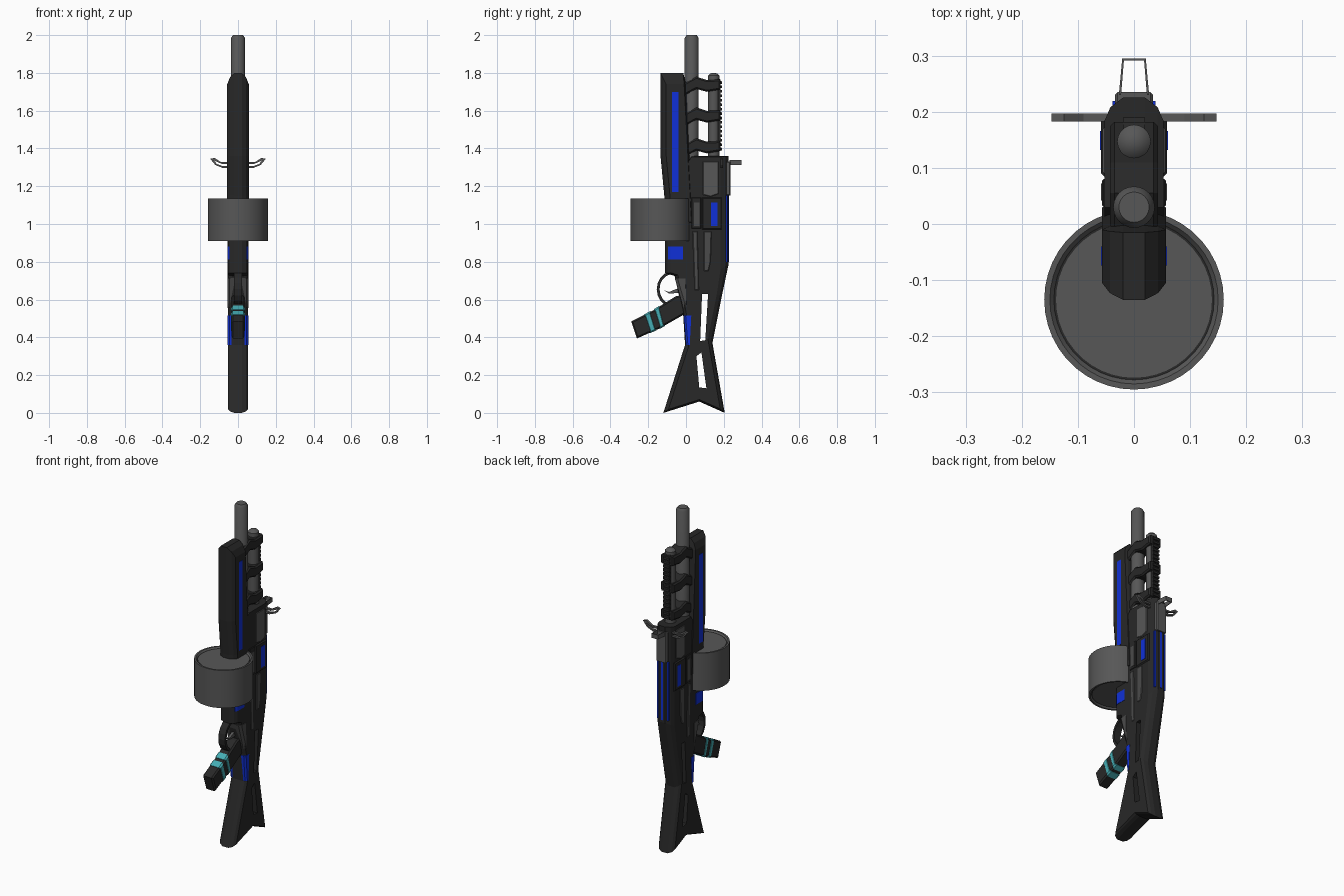
import bpy, bmesh, math
from mathutils import Vector

if "Cube" in bpy.data.objects:
    bpy.data.objects.remove(bpy.data.objects["Cube"])


def material(name, r, g, b):
    m = bpy.data.materials.new(name)
    m.diffuse_color = (r, g, b, 1)
    m.use_nodes = True
    m.node_tree.nodes["Principled BSDF"].inputs["Base Color"].default_value = m.diffuse_color
    return m


DARK = material("matte_black", .021, .021, .021)
GREY = material("gunmetal_grey", .095, .095, .095)
PANEL = material("panel_grey", .07, .07, .07)
BLUE = material("bright_blue", .005, .03, .68)
CYAN = material("grip_cyan", .06, .42, .46)


def finish(name, bm, mat, smooth=False):
    bmesh.ops.recalc_face_normals(bm, faces=bm.faces)
    me = bpy.data.meshes.new(name)
    bm.to_mesh(me)
    bm.free()
    me.materials.append(mat)
    ob = bpy.data.objects.new(name, me)
    bpy.context.collection.objects.link(ob)
    if smooth:
        bpy.ops.object.select_all(action='DESELECT')
        ob.select_set(True)
        bpy.context.view_layer.objects.active = ob
        bpy.ops.object.shade_smooth_by_angle(angle=math.radians(35))
    return ob


def offset_outline(pts, d):
    """Move every edge i of the outline inwards by d[i], with mitred corners."""
    n = len(pts)
    area = sum(pts[i][0] * pts[(i + 1) % n][1] - pts[(i + 1) % n][0] * pts[i][1] for i in range(n))
    s = 1 if area > 0 else -1
    normals = []
    for i in range(n):
        e = (Vector(pts[(i + 1) % n]) - Vector(pts[i])).normalized()
        normals.append(Vector((-e.y, e.x)) * s)
    out = []
    for i in range(n):
        a, b, p = normals[i - 1], normals[i], Vector(pts[i])
        det = a.x * b.y - a.y * b.x
        if abs(det) < .05:
            out.append(p + b * d[i])
        else:
            out.append(p + Vector((d[i - 1] * b.y - d[i] * a.y, a.x * d[i] - b.x * d[i - 1])) / det)
    return out


def prism(name, pts, mat, w, inset=0, steps=None, center=0, axis='x'):
    """Outline extruded to +-w; steps are (half width, inset fraction) for rounded edges."""
    d = inset if isinstance(inset, list) else [inset] * len(pts)
    if steps is None:
        steps = [(w, 1), (w - max(d), 0)] if max(d) > 0 else [(w, 0)]
    levels = [(x, f) for x, f in steps] + [(-x, f) for x, f in reversed(steps)]
    bm = bmesh.new()
    rings = []
    for x, f in levels:
        ring = []
        for u, v in offset_outline(pts, [k * f for k in d]):
            c = x + center
            co = {'x': (c, u, v), 'y': (u, c, v), 'z': (u, v, c)}[axis]
            ring.append(bm.verts.new(co))
        rings.append(ring)
    n = len(pts)
    for a, b in zip(rings, rings[1:]):
        for i in range(n):
            bm.faces.new((a[i], a[(i + 1) % n], b[(i + 1) % n], b[i]))
    bm.faces.new(rings[0])
    bm.faces.new(rings[-1][::-1])
    return finish(name, bm, mat)


def rect(y0, y1, z0, z1):
    return [(y0, z0), (y1, z0), (y1, z1), (y0, z1)]


def lathe(name, profile, mat, y, seg):
    """Closed turned part around a vertical axis at x = 0."""
    bm = bmesh.new()
    rings = [[bm.verts.new((r * math.cos(math.tau * i / seg), y + r * math.sin(math.tau * i / seg), z))
              for i in range(seg)] for r, z in profile]
    for a, b in zip(rings, rings[1:]):
        for i in range(seg):
            bm.faces.new((a[i], a[(i + 1) % seg], b[(i + 1) % seg], b[i]))
    bm.faces.new(rings[0])
    bm.faces.new(rings[-1])
    return finish(name, bm, mat, True)


# Receiver and stock: one rounded body with two openings
body_pts = [(-.11, 1.15), (.03, 1.36), (.225, 1.36), (.225, .785), (.19, .62), (.14, .37), (.205, 0),
            (.07, .06), (-.12, 0), (-.005, .36), (-.015, .52), (-.06, .725), (-.11, .74)]
body_inset = [.002, .005, .042, .036, .028, .02, .01, .01, .02, .018, .018, .01, .028]
body = prism("receiver_and_stock", body_pts, DARK, .053, body_inset,
             [(.053, 1), (.042, .4), (.02, 0)])
openings = [[(.085, .63), (.117, .63), (.102, .385), (.075, .38)],
            [(.055, .30), (.082, .32), (.108, .13), (.07, .135)]]
for pts in openings:
    cutter = prism("opening_cutter", pts, DARK, .1)
    cutter.hide_render = True
    mod = body.modifiers.new("opening", 'BOOLEAN')
    mod.operation, mod.object, mod.solver = 'DIFFERENCE', cutter, 'EXACT'
    bpy.context.view_layer.objects.active = body
    bpy.ops.object.modifier_apply(modifier=mod.name)
    bpy.data.objects.remove(cutter)

# Handguard with blue side stripes
prism("handguard", [(-.135, 1.8), (-.015, 1.8), (0, 1.74), (.02, 1.36), (.04, 1.0), (-.11, 1.0),
                    (-.115, 1.15), (-.135, 1.36)], DARK, .057,
      [.06, .01, .01, .01, .01, .03, .03, .03], [(.057, 1), (.043, .4), (.02, 0)])
prism("handguard_stripe", rect(-.074, -.04, 1.17, 1.70), BLUE, .059)

# Barrel and upper tube
lathe("barrel", [(.037, 1.1), (.037, 1.985), (.027, 2.0)], GREY, .03, 24)
lathe("upper_tube", [(.03, 1.3), (.03, 1.785), (.02, 1.796), (.005, 1.8)], GREY, .147, 20)

# Three brackets that hold the tubes
for i in range(3):
    dz = -.163 * i
    prism("tube_bracket", [(y, z + dz) for y, z in
          [(-.01, 1.745), (.055, 1.78), (.11, 1.762), (.182, 1.765), (.182, 1.712),
           (.11, 1.70), (.055, 1.715), (-.01, 1.68)]], DARK, .043, .008)

# Toothed rail along the back of the upper tube
teeth = [(.168, 1.77), (.168, 1.39)]
for i in range(16):
    z = 1.39 + i * .0235
    teeth += [(.190, z), (.190, z + .013), (.182, z + .015), (.182, z + .0235)]
prism("toothed_rail", teeth, DARK, .02)

# Drum magazine with recessed lids
lathe("drum_magazine", [(.138, .925), (.15, .91), (.16, .91), (.16, 1.135), (.15, 1.135), (.138, 1.12)],
      GREY, -.135, 44)
for z, n in ((1.123, "drum_top_groove"), (.922, "drum_bottom_groove")):
    lathe(n, [(.138, z - .003), (.149, z - .003), (.149, z + .003), (.138, z + .003)], DARK, -.135, 44)
    lathe(n.replace("groove", "lid"), [(.139, z - .004), (.139, z + .004)], GREY, -.135, 44)

# Receiver side panels, each passing through to both sides
prism("side_cover", rect(.085, .19, .97, 1.14), DARK, .059, .006)
prism("upper_panel", [(.09, 1.33), (.172, 1.33), (.172, 1.16), (.13, 1.145), (.09, 1.155)], GREY, .056, .003)
prism("port_frame", rect(.03, .08, .975, 1.14), DARK, .057, .003)
prism("port_panel", rect(.042, .072, .99, 1.115), PANEL, .059)
prism("cover_blue_plate", rect(.132, .166, .99, 1.115), BLUE, .061)
prism("rear_slot_panel", [(.095, .96), (.135, .96), (.13, .80), (.118, .75), (.095, .75)], PANEL, .056, .003)
prism("front_slot_panel", [(.035, .96), (.06, .96), (.068, .65), (.046, .65)], PANEL, .056, .003)
prism("grip_panel", [(-.06, .715), (0, .715), (.005, .55), (-.015, .56)], PANEL, .055,
      [.003, .003, .003, .014], [(.055, 1), (.045, 0)])
prism("lower_blue_plate", rect(-.096, -.016, .812, .88), BLUE, .055, [0, 0, 0, .015], [(.055, 1), (.046, 0)])
prism("neck_blue_plate", [(-.012, .515), (.028, .515), (.02, .36), (.0, .36)], BLUE, .055,
      [0, 0, 0, .01], [(.055, 1), (.046, 0)])

# Three blue stripes down the back
for x, y in ((-.032, .219), (0, .228), (.032, .219)):
    prism("back_stripe", rect(.20, y, .80, 1.15), BLUE, .006, center=x)

# Rear sight block, loop and curved wings
prism("rear_block", rect(.15, .235, 1.15, 1.33), GREY, .034, .005)
prism("sight_loop", [(-.027, .23), (-.021, .295), (.021, .295), (.027, .23), (.023, .23), (.018, .291),
                     (-.018, .291), (-.023, .23)], GREY, .013, center=1.325, axis='z')
for s in (-1, 1):
    lower = [(.03, 1.298), (.08, 1.296), (.12, 1.312), (.147, 1.345), (.125, 1.35)]
    upper = [(.09, 1.328), (.03, 1.328), (.03, 1.318), (.085, 1.318), (.118, 1.332), (.13, 1.338),
             (.112, 1.318), (.08, 1.306), (.03, 1.308)]
    prism("sight_wing", [(x * s, z) for x, z in lower + upper], GREY, .007, center=.19, axis='y')

# Trigger guard and trigger
arc = [math.radians(80 + 20 * i) for i in range(10)]
prism("trigger_guard",
      [(-.07 + .085 * math.cos(a), .655 + .095 * math.sin(a)) for a in arc] +
      [(-.07 + .070 * math.cos(a), .655 + .080 * math.sin(a)) for a in reversed(arc)], DARK, .022)
prism("trigger", [(-.03, .665), (-.09, .64), (-.118, .65), (-.09, .632), (-.03, .635)], GREY, .008)

# Angled pistol grip with two cyan bands
prism("pistol_grip", [(-.29, .484), (-.17, .545), (-.055, .617), (.005, .63), (.005, .53),
                      (-.14, .447), (-.26, .394)], DARK, .034, .008)
prism("outer_grip_band", [(-.223, .521), (-.188, .539), (-.156, .437), (-.19, .422)], CYAN, .036, .008)
prism("inner_grip_band", [(-.171, .548), (-.14, .568), (-.112, .460), (-.139, .444)], CYAN, .036, .008)
